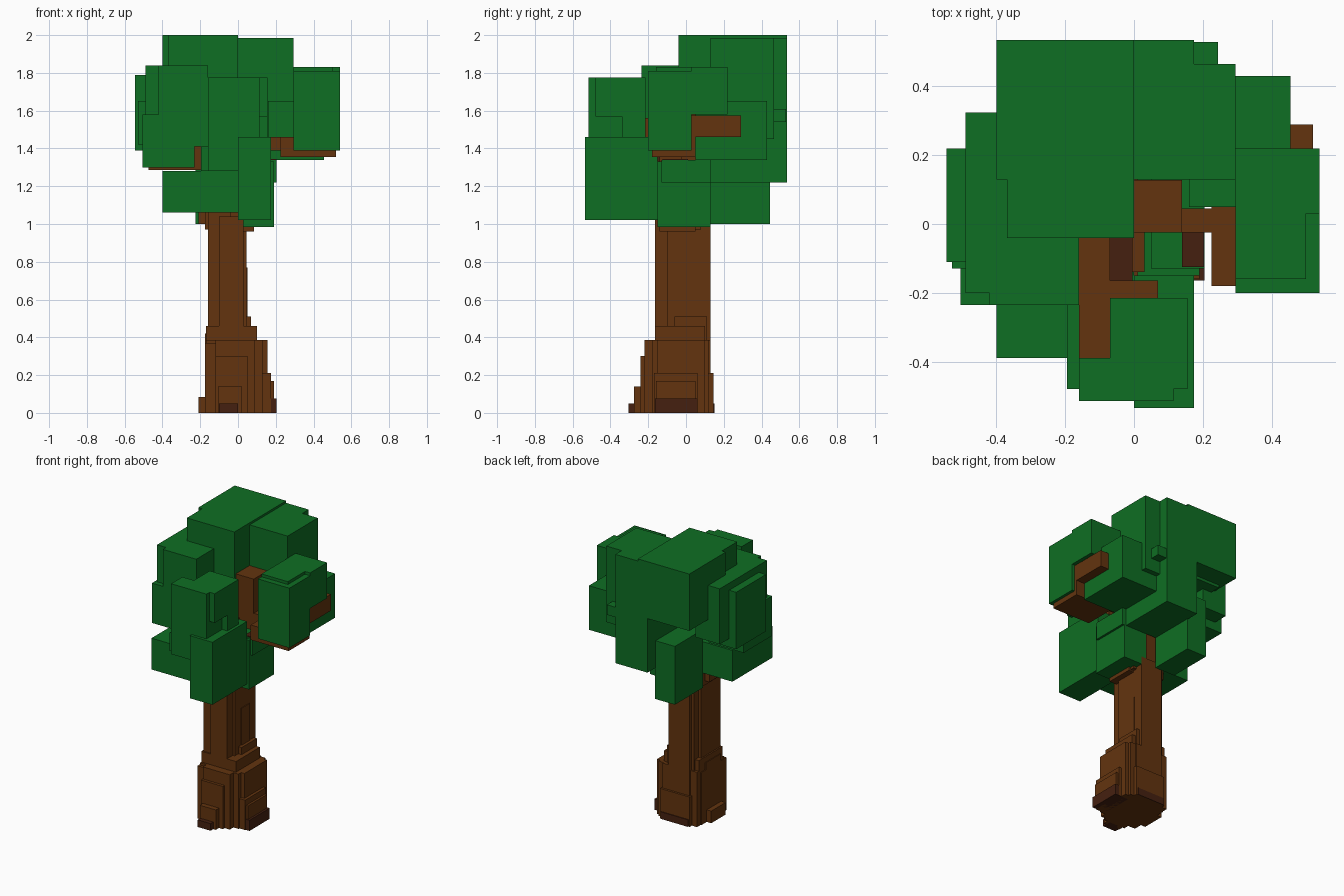
import bpy, bmesh
from mathutils import Matrix, Vector

cube = bpy.data.objects.get("Cube")
if cube:
    bpy.data.objects.remove(cube, do_unlink=True)


def material(name, rgb):
    m = bpy.data.materials.new(name)
    m.use_nodes = True
    m.diffuse_color = (*rgb, 1)
    bsdf = next(n for n in m.node_tree.nodes if n.type == 'BSDF_PRINCIPLED')
    bsdf.inputs["Base Color"].default_value = (*rgb, 1)
    return m


GREEN = material("leaf green", (0.0045, 0.156, 0.017))
BROWN = material("bark brown", (0.125, 0.034, 0.0045))
DARK = material("dark bark", (0.06, 0.0145, 0.005))


def blocks(name, mat, *boxes):
    """One object made of axis-aligned boxes (x0, x1, y0, y1, z0, z1)."""
    bm = bmesh.new()
    for x0, x1, y0, y1, z0, z1 in boxes:
        centre = Vector((x0 + x1, y0 + y1, z0 + z1)) / 2
        size = (x1 - x0, y1 - y0, z1 - z0, 1)
        bmesh.ops.create_cube(bm, size=1, matrix=Matrix.Translation(centre) @ Matrix.Diagonal(size))
    mesh = bpy.data.meshes.new(name)
    bm.to_mesh(mesh)
    bm.free()
    mesh.materials.append(mat)
    obj = bpy.data.objects.new(name, mesh)
    bpy.context.collection.objects.link(obj)
    return obj


# Trunk: shaft with ridges, stepped collar and swollen base
blocks("trunk_shaft", BROWN,
       (-0.14, 0.03, -0.14, 0.11, 0.35, 1.40),
       (-0.16, -0.04, -0.155, 0.06, 0.35, 1.06),
       (-0.10, 0.03, -0.165, 0.05, 0.35, 1.04),
       (-0.12, 0.045, -0.10, 0.13, 0.35, 1.04),
       (-0.06, 0.05, -0.03, 0.06, 0.35, 0.77))
blocks("trunk_flare", BROWN,
       (-0.175, 0.07, -0.12, 0.08, 0.97, 1.06),
       (-0.21, 0.05, -0.10, 0.04, 1.00, 1.10),
       (-0.05, 0.085, -0.14, 0.05, 0.96, 1.05),
       (-0.02, 0.17, -0.14, -0.02, 0.99, 1.06))
blocks("trunk_collar", BROWN,
       (-0.17, 0.10, -0.165, 0.10, 0.36, 0.46),
       (-0.13, 0.07, -0.06, 0.11, 0.36, 0.51),
       (-0.175, 0.06, -0.14, 0.03, 0.36, 0.42))
blocks("trunk_base", BROWN,
       (-0.17, 0.13, -0.18, 0.12, 0, 0.385),
       (-0.175, 0.08, -0.20, 0.08, 0, 0.37),
       (-0.12, 0.09, -0.22, 0.13, 0, 0.385),
       (-0.10, 0.155, -0.15, 0.10, 0, 0.385))
blocks("roots", BROWN,
       (-0.12, 0.05, -0.24, 0, 0, 0.30),
       (-0.105, 0.02, -0.275, 0, 0, 0.14),
       (0, 0.175, -0.17, 0.06, 0, 0.21),
       (0, 0.19, -0.16, 0.05, 0, 0.17),
       (-0.21, 0, -0.14, 0.02, 0, 0.085),
       (-0.13, 0.10, 0, 0.145, 0, 0.21))
blocks("root_tips", DARK,
       (-0.10, 0.0, -0.305, -0.20, 0, 0.05),
       (0.10, 0.205, -0.165, 0.06, 0, 0.075),
       (-0.12, 0.09, 0.05, 0.15, 0, 0.05))

# Branches
blocks("upper_branch", BROWN, (0, 0.14, -0.025, 0.128, 1.0, 1.70))
blocks("left_branch", BROWN,
       (0.05, 0.29, -0.025, 0.045, 1.39, 1.46),
       (0.225, 0.52, -0.18, 0.05, 1.355, 1.46),
       (0.45, 0.52, 0.03, 0.29, 1.46, 1.575))
blocks("front_branch", BROWN,
       (-0.16, -0.07, -0.39, -0.04, 1.35, 1.56),
       (-0.07, 0.07, -0.215, -0.165, 1.46, 1.56))
blocks("right_branch", BROWN, (-0.475, -0.197, -0.20, 0.0, 1.285, 1.41))
blocks("branch_hollows", DARK,
       (-0.07, -0.005, -0.165, -0.04, 1.25, 1.41),
       (0.14, 0.203, -0.125, 0.01, 1.25, 1.345))

# Foliage clumps
blocks("crown_leaves", GREEN,
       (-0.37, 0.0, -0.04, 0.40, 1.58, 2.0),
       (-0.40, 0.0, 0.13, 0.535, 1.60, 2.0),
       (-0.075, 0.175, 0.13, 0.535, 1.22, 1.985),
       (0.0, 0.295, 0.13, 0.465, 1.45, 1.985),
       (0.10, 0.245, 0.445, 0.53, 1.54, 1.61))
blocks("left_leaves", GREEN,
       (0.295, 0.54, -0.20, 0.03, 1.39, 1.81),
       (0.295, 0.54, 0.03, 0.22, 1.58, 1.83),
       (0.295, 0.50, -0.16, 0.22, 1.60, 1.83),
       (0.16, 0.455, 0.05, 0.43, 1.34, 1.65))
blocks("right_leaves", GREEN,
       (-0.505, -0.23, -0.235, 0.08, 1.30, 1.58),
       (-0.42, -0.16, -0.235, 0.10, 1.41, 1.84),
       (-0.49, -0.30, -0.20, 0.325, 1.45, 1.84),
       (-0.53, -0.40, -0.13, 0.20, 1.42, 1.65),
       (-0.545, -0.40, -0.11, 0.22, 1.39, 1.79))
blocks("front_leaves", GREEN,
       (-0.16, -0.07, -0.515, -0.39, 1.28, 1.775),
       (-0.07, 0.115, -0.515, -0.215, 1.28, 1.775),
       (0.0, 0.155, -0.48, -0.215, 1.57, 1.775),
       (0.0, 0.155, -0.34, -0.215, 1.40, 1.60),
       (-0.195, -0.10, -0.48, -0.235, 1.28, 1.41))
blocks("lower_front_leaves", GREEN, (0.0, 0.175, -0.535, -0.15, 1.02, 1.46))
blocks("lower_right_leaves", GREEN, (-0.40, 0.0, -0.39, 0.056, 1.06, 1.28))
blocks("lower_left_leaves", GREEN,
       (0.01, 0.19, -0.15, 0.13, 0.985, 1.33),
       (0.05, 0.205, -0.13, 0.13, 1.22, 1.34))
blocks("lower_back_leaves", GREEN, (-0.225, -0.07, 0.13, 0.445, 1.0, 1.41))
